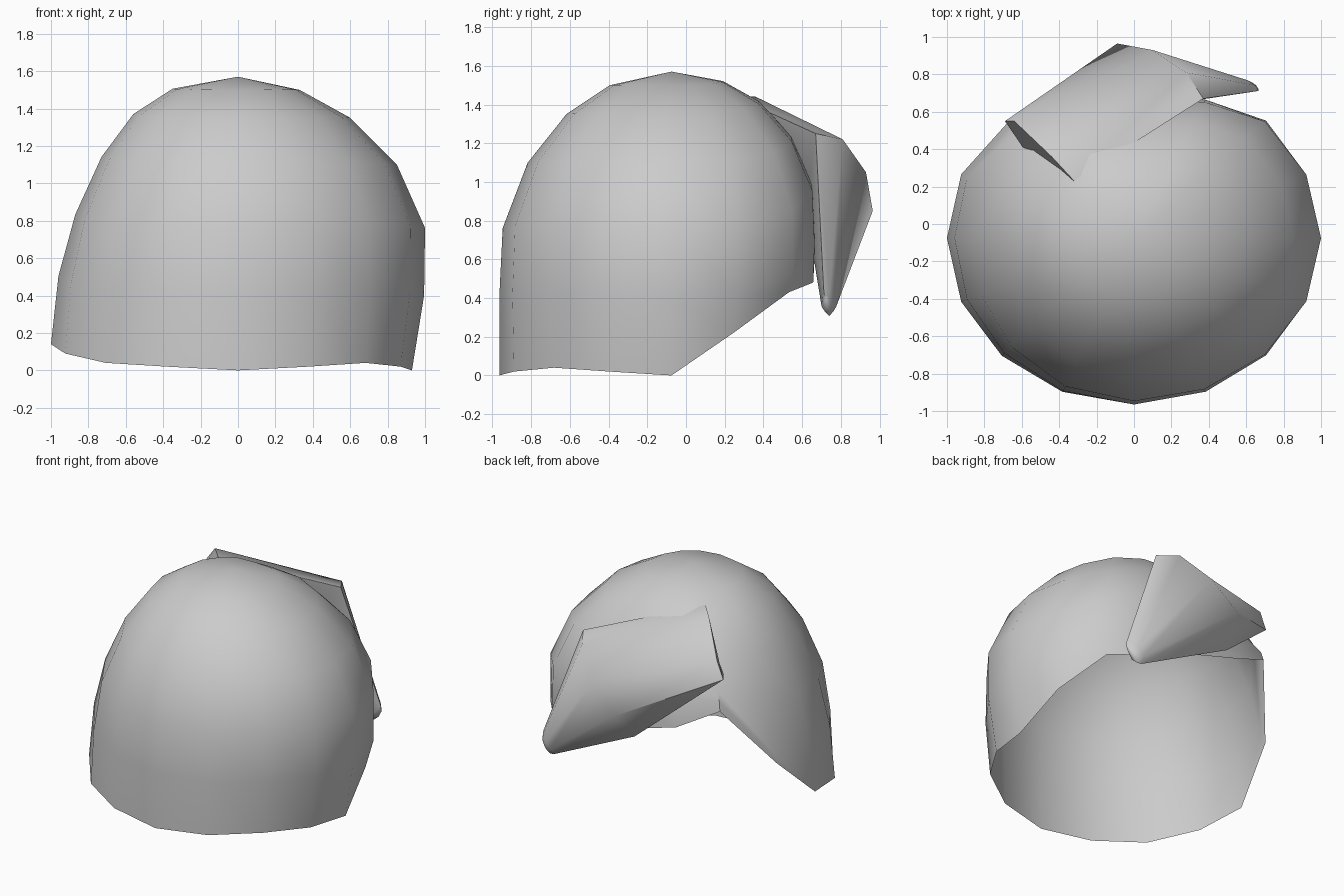
import bpy, bmesh, math
from mathutils import Vector

if "Cube" in bpy.data.objects:
    bpy.data.objects.remove(bpy.data.objects["Cube"])


def loft(name, rings, start=None, end=None, cap_start=False, sharp=42):
    """Skin closed rings; optional pole points or a flat cap at the ends."""
    bm = bmesh.new()
    rows = [[bm.verts.new(p) for p in ring] for ring in rings]
    n = len(rows[0])
    for a, b in zip(rows, rows[1:]):
        for i in range(n):
            j = (i + 1) % n
            bm.faces.new((a[i], a[j], b[j], b[i]))
    for point, row in ((start, rows[0]), (end, rows[-1])):
        if point is not None:
            pole = bm.verts.new(point)
            for i in range(n):
                bm.faces.new((pole, row[i], row[(i + 1) % n]))
    if cap_start:
        bm.faces.new(rows[0])
    bmesh.ops.recalc_face_normals(bm, faces=bm.faces)
    mesh = bpy.data.meshes.new(name)
    bm.to_mesh(mesh)
    bm.free()
    obj = bpy.data.objects.new(name, mesh)
    bpy.context.collection.objects.link(obj)
    bpy.ops.object.select_all(action='DESELECT')
    obj.select_set(True)
    bpy.context.view_layer.objects.active = obj
    bpy.ops.object.shade_smooth_by_angle(angle=math.radians(sharp))
    return obj


# Hair shell: 16-sided open dome, rim heights start at +x and run via the back
TOP, CY = 1.57, -0.075
rim = [0, .22, .43, .48, .62, .73, .88, .46, .14, .09, .04, .02, 0, .02, .04, .02]
drop = [.045, .14, .30, .515, .745, 1]
front = [.36, .61, .835, .98, 1, 1]
left = [.35, .56, .73, .87, .96, 1]
right = [.33, .60, .85, 1, .995, .93]
rings = []
for k, f in enumerate(drop):
    ring = []
    for i, low in enumerate(rim):
        c, s = math.cos(i * math.pi / 8), math.sin(i * math.pi / 8)
        side = right[k] if c > 0 else left[k]
        r = front[k] + (side - front[k]) * c * c
        y = min(.89 * s, .74) * r
        z = low
        if k < 5:
            # the raised back of the rim only lifts the lowest rings
            base = low
            if s > .1:
                edge = 0 if c > 0 else .14
                base = edge + (.48 - edge) * s ** 3
            z = max(TOP - f * (TOP - base), low + .06 * (5 - k))
        ring.append((r * c * (.94 if i == 6 else 1), CY + y, z))
    rings.append(ring)
loft("hair_shell", rings, start=(0, CY, TOP))

# Ponytail: flat-ended flattened tube that narrows to a blunt tip
root = [(-.32, .23, 1.45), (-.44, .36, 1.44), (-.64, .55, 1.24),
        (-.69, .55, 1.12), (-.56, .36, 1.06), (-.42, .27, 1.2)]
bend = [(.37, .67, 1.25), (.28, .81, 1.22), (.10, .93, 1.05),
        (-.09, .965, .85), (-.14, .80, .65), (.05, .62, .85)]
mid = sum((Vector(p) for p in bend), Vector()) / len(bend)
tip = Vector((.605, .74, .385))
tip_ring = [tip + (Vector(p) - mid) * .22 for p in bend]
tip_end = [tip + Vector((.02, 0, -.03)) + (Vector(p) - mid) * .15 for p in bend]
loft("ponytail", [root, bend, tip_ring, tip_end],
     end=tip + Vector((.025, 0, -.045)), cap_start=True, sharp=55)
